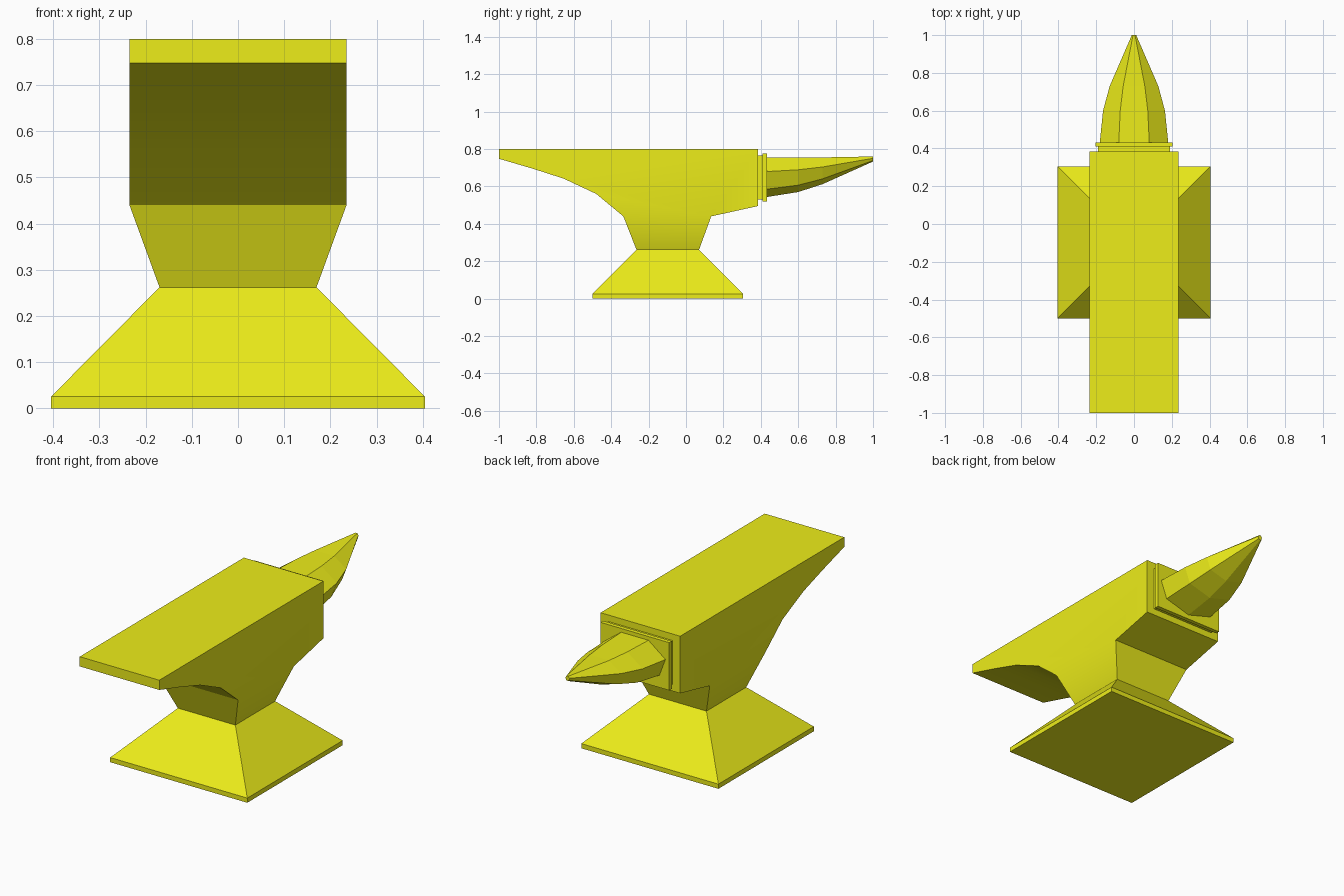
import bpy, bmesh, math

if "Cube" in bpy.data.objects:
    bpy.data.objects.remove(bpy.data.objects["Cube"])

yellow = bpy.data.materials.new("yellow_paint")
yellow.diffuse_color = (0.85, 0.85, 0.01, 1)
yellow.use_nodes = True
yellow.node_tree.nodes["Principled BSDF"].inputs["Base Color"].default_value = yellow.diffuse_color


def finish(name, bm):
    bmesh.ops.recalc_face_normals(bm, faces=bm.faces)
    mesh = bpy.data.meshes.new(name)
    bm.to_mesh(mesh)
    bm.free()
    mesh.materials.append(yellow)
    obj = bpy.data.objects.new(name, mesh)
    bpy.context.collection.objects.link(obj)
    return obj


def box(name, hx, y0, y1, z0, z1):
    bm = bmesh.new()
    bmesh.ops.create_cube(bm, size=1)
    for v in bm.verts:
        v.co = (v.co.x * 2 * hx, y0 + (v.co.y + .5) * (y1 - y0), z0 + (v.co.z + .5) * (z1 - z0))
    return finish(name, bm)


# Body: side profile (y, z) extruded across x
profile = [(-1, .8), (.385, .8), (.385, .495), (.135, .44), (-.335, .44),
           (-.48, .56), (-.655, .642), (-.82, .695), (-1, .748)]
W = .235
bm = bmesh.new()
side = bm.faces.new([bm.verts.new((-W, y, z)) for y, z in profile])
ext = bmesh.ops.extrude_face_region(bm, geom=[side])
for v in ext["geom"]:
    if isinstance(v, bmesh.types.BMVert):
        v.co.x = W
bm.faces.ensure_lookup_table()
if not any(f is not side and all(abs(v.co.x + W) < 1e-5 for v in f.verts) for f in bm.faces) and not side.is_valid:
    bm.faces.new([v for v in bm.verts if abs(v.co.x + W) < 1e-5])

# Waist and foot: pull the flat underside down through rectangular rings
foot = next(f for f in bm.faces if all(abs(v.co.z - .44) < 1e-4 for v in f.verts))
for hx, y0, y1, z in [(.17, -.265, .07, .262), (.405, -.5, .305, .025), (.405, -.5, .305, 0)]:
    mid = foot.calc_center_median().y
    res = bmesh.ops.extrude_discrete_faces(bm, faces=[foot])
    foot = res["faces"][0]
    for v in foot.verts:
        v.co = (math.copysign(hx, v.co.x), y1 if v.co.y > mid else y0, z)
body = finish("anvil_body", bm)

bpy.ops.object.select_all(action='DESELECT')
body.select_set(True)
bpy.context.view_layer.objects.active = body
bpy.ops.object.shade_smooth_by_angle(angle=math.radians(25))

# Collar: recessed neck and plate behind the horn
box("collar_neck", .19, .38, .415, .53, .765)
box("collar_plate", .203, .41, .432, .52, .775)

# Horn: seven-sided rings (y, half width, top, bottom) tapering to the tip
bm = bmesh.new()
N = 7
rings = []
for y, r, top, bottom in [(.43, .186, .755, .543), (.6, .168, .755, .57),
                          (.73, .132, .755, .612), (1, .012, .76, .733)]:
    s = (top - bottom) / (1 + math.cos(math.pi / N))
    angles = [-math.pi / 2 + 2 * math.pi * i / N for i in range(N)]
    rings.append([bm.verts.new((r * math.cos(a), y, bottom + s + s * math.sin(a))) for a in angles])
for a, b in zip(rings, rings[1:]):
    for i in range(N):
        j = (i + 1) % N
        bm.faces.new((a[i], a[j], b[j], b[i]))
bm.faces.new(rings[0])
bm.faces.new(rings[-1])
finish("horn", bm)
